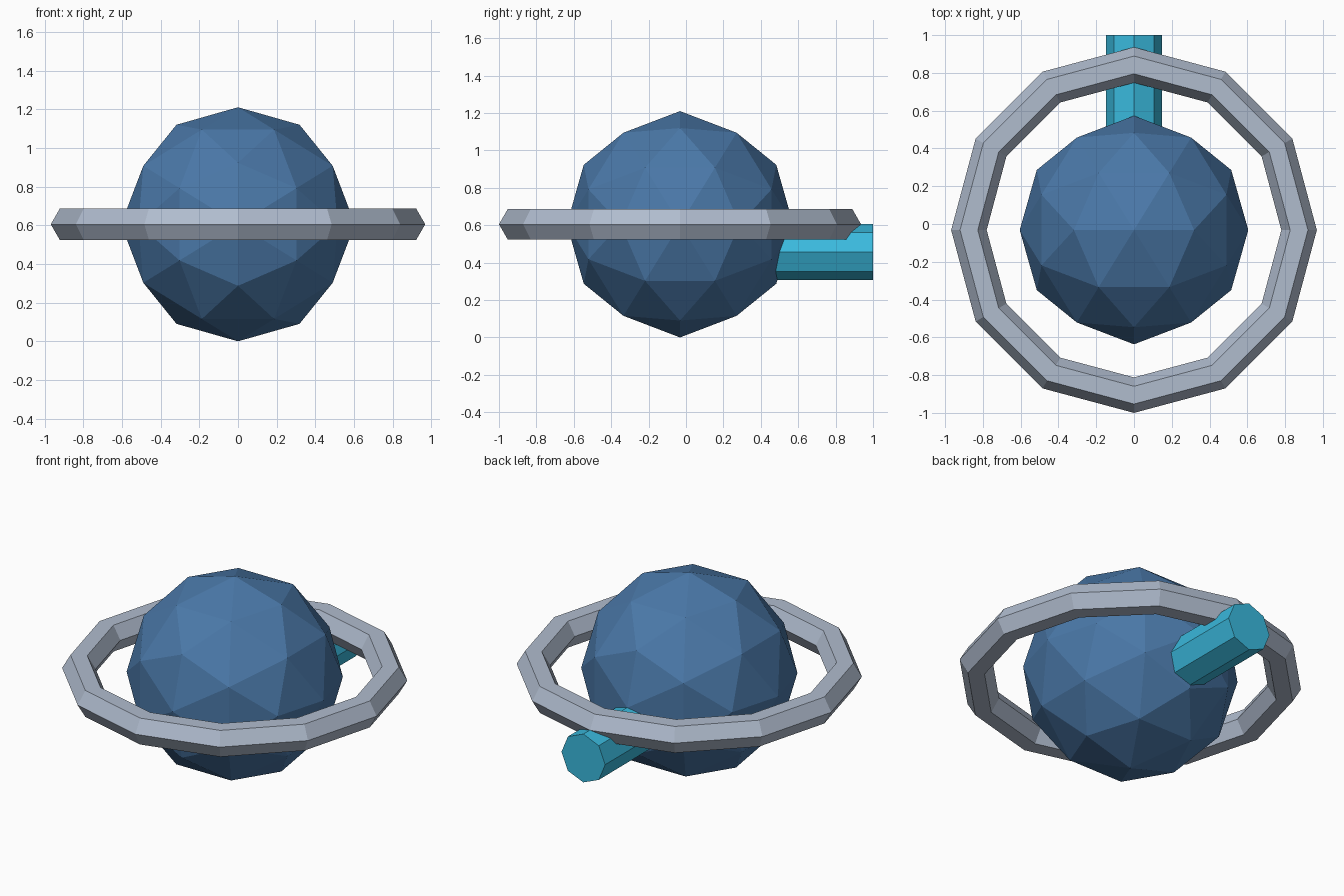
import bpy
import bmesh
import math
from mathutils import Vector

if "Cube" in bpy.data.objects:
    bpy.data.objects.remove(bpy.data.objects["Cube"])

CENTRE = Vector((0, -0.032, 0.605))
BALL_RADIUS = 0.605


def material(name, rgb):
    """Flat colour from sRGB 0-255 values."""
    linear = [((c / 255 + 0.055) / 1.055) ** 2.4 for c in rgb] + [1]
    mat = bpy.data.materials.new(name)
    mat.use_nodes = True
    mat.diffuse_color = linear
    shader = mat.node_tree.nodes["Principled BSDF"]
    shader.inputs["Base Color"].default_value = linear
    return mat


def add_part(name, bm, mat, location):
    bmesh.ops.recalc_face_normals(bm, faces=bm.faces)
    mesh = bpy.data.meshes.new(name)
    bm.to_mesh(mesh)
    bm.free()
    mesh.materials.append(mat)
    obj = bpy.data.objects.new(name, mesh)
    obj.location = location
    bpy.context.collection.objects.link(obj)
    return obj


blue = material("planet blue", (74, 120, 168))
grey = material("ring grey", (176, 188, 206))
cyan = material("tube cyan", (58, 186, 222))

# Faceted ball: icosahedron standing on an edge, split once and rounded
bm = bmesh.new()
phi = (1 + math.sqrt(5)) / 2
for a in (-1, 1):
    for b in (-phi, phi):
        for co in ((a, 0, b), (0, b, a), (b, a, 0)):
            bm.verts.new(co)
bmesh.ops.convex_hull(bm, input=bm.verts)
bmesh.ops.subdivide_edges(bm, edges=bm.edges, cuts=1, use_grid_fill=True)
for v in bm.verts:
    v.co = v.co.normalized() * BALL_RADIUS
add_part("planet_ball", bm, blue, CENTRE)

# Ring: hexagonal section swept round twelve segments
bm = bmesh.new()
RING_RADIUS, TUBE_RADIUS, SEGMENTS, SIDES = 0.874, 0.094, 12, 6
loops = []
for i in range(SEGMENTS):
    u = math.tau * i / SEGMENTS
    loop = []
    for j in range(SIDES):
        w = math.tau * j / SIDES
        r = RING_RADIUS + TUBE_RADIUS * math.cos(w)
        loop.append(bm.verts.new((r * math.cos(u), r * math.sin(u), TUBE_RADIUS * math.sin(w))))
    loops.append(loop)
for i, loop in enumerate(loops):
    after = loops[(i + 1) % SEGMENTS]
    for j in range(SIDES):
        k = (j + 1) % SIDES
        bm.faces.new((loop[j], after[j], after[k], loop[k]))
add_part("orbit_ring", bm, grey, CENTRE)

# Eight-sided tube running out of the back of the ball
bm = bmesh.new()
BACK, INNER = 1.0, 0.35
bmesh.ops.create_cone(bm, cap_ends=True, segments=8, radius1=0.149, radius2=0.149, depth=BACK - INNER)
tube = add_part("back_tube", bm, cyan, (0, (BACK + INNER) / 2, 0.457))
tube.rotation_euler.x = math.pi / 2
